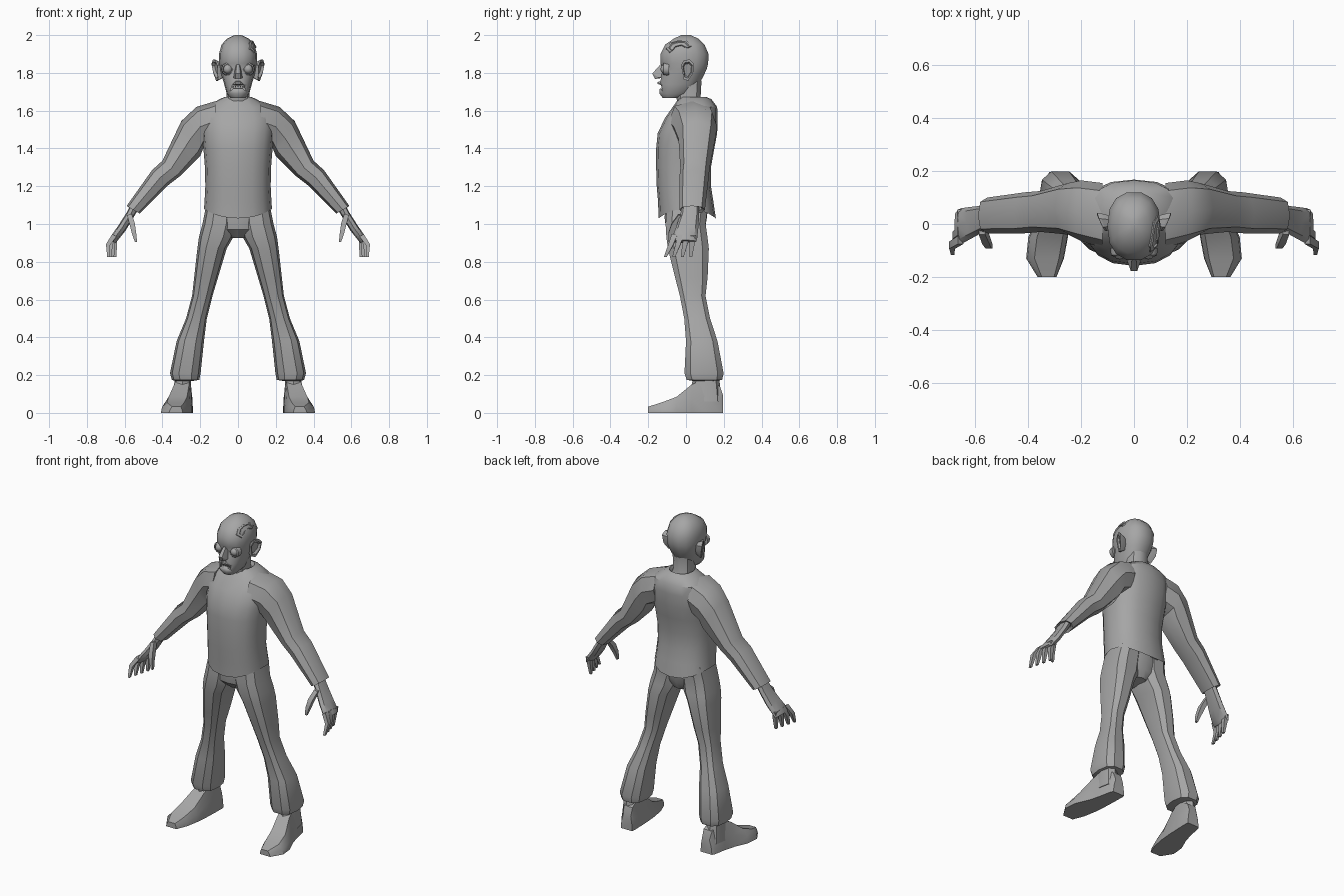
import bpy, bmesh, math
from mathutils import Vector
from mathutils.bvhtree import BVHTree

if "Cube" in bpy.data.objects:
    bpy.data.objects.remove(bpy.data.objects["Cube"])

grey = bpy.data.materials.new("plain grey")
grey.diffuse_color = (0.38, 0.38, 0.38, 1)
grey.use_nodes = True
grey.node_tree.nodes["Principled BSDF"].inputs["Base Color"].default_value = grey.diffuse_color


def finish(name, bm, mirror=False, angle=38):
    """Turn a bmesh into a smooth-shaded object with sharp creases."""
    bmesh.ops.recalc_face_normals(bm, faces=bm.faces)
    me = bpy.data.meshes.new(name)
    bm.to_mesh(me)
    bm.free()
    me.materials.append(grey)
    for p in me.polygons:
        p.use_smooth = True
    me.set_sharp_from_angle(angle=math.radians(angle))
    ob = bpy.data.objects.new(name, me)
    bpy.context.collection.objects.link(ob)
    if mirror:
        ob.modifiers.new("mirror", 'MIRROR').use_mirror_merge = False
    return ob


def loft(name, rings, mirror=False, angle=38):
    """Skin a closed tube through equal-length rings and cap both ends."""
    bm = bmesh.new()
    vs = [[bm.verts.new(p) for p in r] for r in rings]
    n = len(vs[0])
    for a, b in zip(vs, vs[1:]):
        for i in range(n):
            j = (i + 1) % n
            bm.faces.new((a[i], a[j], b[j], b[i]))
    bm.faces.new(vs[0])
    bm.faces.new(vs[-1])
    return finish(name, bm, mirror, angle)


def hull(name, pts, mirror=False):
    bm = bmesh.new()
    for p in pts:
        bm.verts.new(p)
    bmesh.ops.convex_hull(bm, input=bm.verts)
    return finish(name, bm, mirror, 25)


def oval(c, a, b, n, p=0.85, turn=0.0):
    """Rounded section around c spanned by half axes a and b."""
    c, a, b = Vector(c), Vector(a), Vector(b)
    out = []
    for i in range(n):
        t = 2 * math.pi * i / n + turn
        u, v = math.cos(t), math.sin(t)
        out.append(c + a * math.copysign(abs(u) ** p, u) + b * math.copysign(abs(v) ** p, v))
    return out


def flat(z, x0, x1, y0, y1, n=12, p=0.85):
    """Level section from its extents."""
    return oval(((x0 + x1) / 2, (y0 + y1) / 2, z), ((x1 - x0) / 2, 0, 0),
                (0, (y1 - y0) / 2, 0), n, p)


def limb(xt, zt, xb, zb, y0, y1, n=8, p=0.8):
    """Section of a sideways limb from its upper and lower edge points."""
    return oval(((xt + xb) / 2, (y0 + y1) / 2, (zt + zb) / 2),
                ((xt - xb) / 2, 0, (zt - zb) / 2), (0, (y1 - y0) / 2, 0), n, p)


def tube(name, pts, sizes, mirror=True):
    """Square tapered finger through points."""
    rings = []
    for i, (p, s) in enumerate(zip(pts, sizes)):
        d = Vector(pts[min(i + 1, len(pts) - 1)]) - Vector(pts[max(i - 1, 0)])
        side = Vector((0, 1, 0))
        out = d.cross(side).normalized()
        rings.append(oval(p, out * s, side * s * 1.2, 4, 1, math.pi / 4))
    return loft(name, rings, mirror)


# shirt body, with a hem dipping at front and back
shirt = [flat(z, -w, w, a, b, 16) for z, w, a, b in (
    (1.05, .165, -.125, .135), (1.03, .18, -.145, .158), (1.12, .177, -.148, .145),
    (1.2, .173, -.155, .132), (1.3, .175, -.158, .132), (1.4, .183, -.158, .15),
    (1.48, .19, -.15, .165), (1.56, .195, -.112, .168), (1.62, .165, -.07, .165),
    (1.66, .10, -.042, .135), (1.672, .072, -.035, .11), (1.65, .06, -.025, .10))]
for r in shirt[:2]:
    for i, v in enumerate(r):
        v.z += 0.05 * math.cos(2 * math.pi * i / 16) ** 2
loft("shirt_body", shirt)

# sleeves with hollow cuffs
loft("sleeve", [limb(*r) for r in (
    (.12, 1.65, .12, 1.44, -.09, .155), (.22, 1.62, .18, 1.41, -.065, .165),
    (.30, 1.545, .20, 1.36, -.04, .155), (.40, 1.335, .305, 1.255, -.03, .125),
    (.455, 1.285, .37, 1.205, -.035, .12), (.59, 1.095, .52, 1.055, -.035, .10),
    (.575, 1.095, .53, 1.07, -.02, .085), (.555, 1.12, .51, 1.095, -.02, .085))], True, 32)

# hands
loft("palm", [limb(*r) for r in (
    (.56, 1.12, .52, 1.09, -.02, .07), (.59, 1.06, .55, 1.04, -.03, .07),
    (.635, .99, .595, .965, -.055, .065), (.67, .94, .635, .915, -.075, .06),
    (.68, .915, .65, .90, -.07, .055))], True)
for i in range(4):
    y, x = -.06 + .033 * i, -.012 * i
    tube("finger", [(.655, y, .94), (.688 + x, y - .02 + .004 * i, .89),
                    (.686 + x, y - .05 + .012 * i, .825)], (.018, .016, .009))
tube("thumb", [(.575, -.025, 1.05), (.56, -.06, 1.0), (.55, -.08, .95), (.54, -.085, .905)],
     (.018, .02, .016, .008))

# trousers: seat and two legs with baggy gathered ends
loft("trouser_seat", [flat(z, -w, w, a, b, 12) for z, w, a, b in (
    (1.12, .16, -.11, .12), (1.03, .175, -.113, .11), (.97, .15, -.105, .10),
    (.925, .05, -.06, .08))])
loft("trouser_leg", [flat(z, x0, x1, a, b, 10, .75) for z, x0, x1, a, b in (
    (1.10, .01, .168, -.105, .12), (1.0, .01, .188, -.112, .108),
    (.93, .025, .207, -.108, .118), (.87, .06, .215, -.10, .125),
    (.72, .105, .232, -.062, .118), (.62, .135, .243, -.035, .106),
    (.5, .165, .275, -.012, .13), (.38, .18, .325, -.003, .17),
    (.21, .198, .36, -.012, .203), (.175, .205, .35, .0, .195),
    (.17, .235, .335, .03, .17))], True, 30)

# shoes: ankle and a long flat-soled foot
loft("ankle", [flat(z, x0, x1, a, b, 8) for z, x0, x1, a, b in (
    (.24, .25, .33, .05, .165), (.15, .248, .338, .03, .18), (.06, .245, .345, .02, .19))], True)
foot = []
for y, x0, x1, h in ((.197, .24, .32, .09), (.18, .238, .33, .14), (.10, .24, .345, .185),
                     (.03, .243, .365, .15), (-.05, .25, .40, .085),
                     (-.13, .265, .408, .055), (-.2, .293, .365, .033)):
    e = (x1 - x0) * .22
    foot.append([(x0, y, 0), (x1, y, 0), (x1 - .005, y, h * .5), (x1 - e, y, h),
                 (x0 + e * .6, y, h), (x0 + .003, y, h * .5)])
loft("shoe", foot, True, 35)

# neck and head
loft("neck", [flat(z, -w, w, a, b, 10) for z, w, a, b in (
    (1.62, .068, -.04, .10), (1.67, .06, -.055, .08), (1.76, .062, -.05, .085))])
head = loft("head", [flat(z, -w, w, a, b, 14) for z, w, a, b in (
    (1.668, .04, -.125, -.03), (1.69, .06, -.142, .03), (1.74, .073, -.14, .072),
    (1.79, .088, -.132, .098), (1.82, .095, -.124, .112), (1.85, .099, -.138, .12),
    (1.90, .101, -.138, .122), (1.95, .087, -.112, .10), (1.982, .057, -.065, .065),
    (2.0, .018, -.025, .025))])
skull = BVHTree.FromPolygons([v.co.copy() for v in head.data.vertices],
                             [tuple(p.vertices) for p in head.data.polygons])

# nose
hull("nose", [(s * x, y, z) for s in (-1, 1) for x, y, z in (
    (.008, -.135, 1.845), (.012, -.178, 1.797), (.024, -.145, 1.775),
    (.012, -.165, 1.768), (.022, -.11, 1.775), (.012, -.11, 1.84))])

# bulging eyes with heavy lids
bm = bmesh.new()
bmesh.ops.create_uvsphere(bm, u_segments=10, v_segments=7, radius=.025)
bmesh.ops.translate(bm, verts=bm.verts, vec=(.054, -.11, 1.82))
finish("eye", bm, True, 60)
loft("eye_rim", [oval((.054, y, 1.82), (r, 0, 0), (0, 0, r), 10, 1)
                 for r, y in ((.036, -.09), (.033, -.118), (.026, -.122), (.024, -.10))], True)

# drooping mouth: recess cut, lip and ragged teeth
cutter = loft("mouth_cutter", [[(x, y, z) for x, z in (
    (-.042, 1.703), (-.025, 1.717), (.025, 1.717), (.042, 1.703),
    (.03, 1.735), (0, 1.742), (-.03, 1.735))] for y in (-.2, -.115)])
cutter.hide_render = True
cutter.hide_viewport = True
cut = head.modifiers.new("mouth", 'BOOLEAN')
cut.operation, cut.object, cut.solver = 'DIFFERENCE', cutter, 'EXACT'
for i in range(5):
    x = -.026 + .013 * i
    z = 1.738 - abs(x) * .25
    hull("tooth", [(x - .005, -.13, z), (x + .005, -.13, z), (x - .005, -.118, z),
                   (x + .005, -.118, z), (x, -.127, z - .017)])
hull("upper_lip", [(s * x, y, z) for s in (-1, 1) for x, y, z in (
    (.012, -.15, 1.752), (.012, -.15, 1.741), (.034, -.13, 1.735), (.034, -.12, 1.742),
    (.012, -.12, 1.76))])

# ears: flared rim with a hollow
outline = [(-.026, 1.84), (-.012, 1.866), (.02, 1.872), (.042, 1.85), (.038, 1.80),
           (.012, 1.758), (-.012, 1.765)]


def ear_ring(x, k, flare):
    return [(x + flare * (y + .026) + (z - 1.81) * .12, .008 + (y - .008) * k,
             1.815 + (z - 1.815) * k) for y, z in outline]


loft("ear", [ear_ring(.08, .7, .1), ear_ring(.098, 1, .42), ear_ring(.106, 1, .42),
             ear_ring(.106, .75, .42), ear_ring(.095, .6, .35)], True, 30)

# torn scalp flap: a raised ragged rim on one side of the skull
rim = [(-.105, 1.925), (-.085, 1.955), (-.04, 1.968), (.005, 1.967), (.03, 1.94),
       (.008, 1.93), (-.02, 1.945), (-.06, 1.935), (-.085, 1.905)]
cy = sum(p[0] for p in rim) / len(rim)
cz = sum(p[1] for p in rim) / len(rim)


def scalp(k, lift):
    out = []
    for y, z in rim:
        y, z = cy + (y - cy) * k, cz + (z - cz) * k
        hit, nrm, *_ = skull.ray_cast(Vector((.4, y, z)), Vector((-1, 0, 0)))
        hit = hit or Vector((.06, y, z))
        out.append(hit + Vector((.8, 0, .6)) * lift)
    return out


loft("scalp_wound", [scalp(1.0, -.01), scalp(1.0, .007), scalp(.8, .008), scalp(.7, .001)], False, 25)
